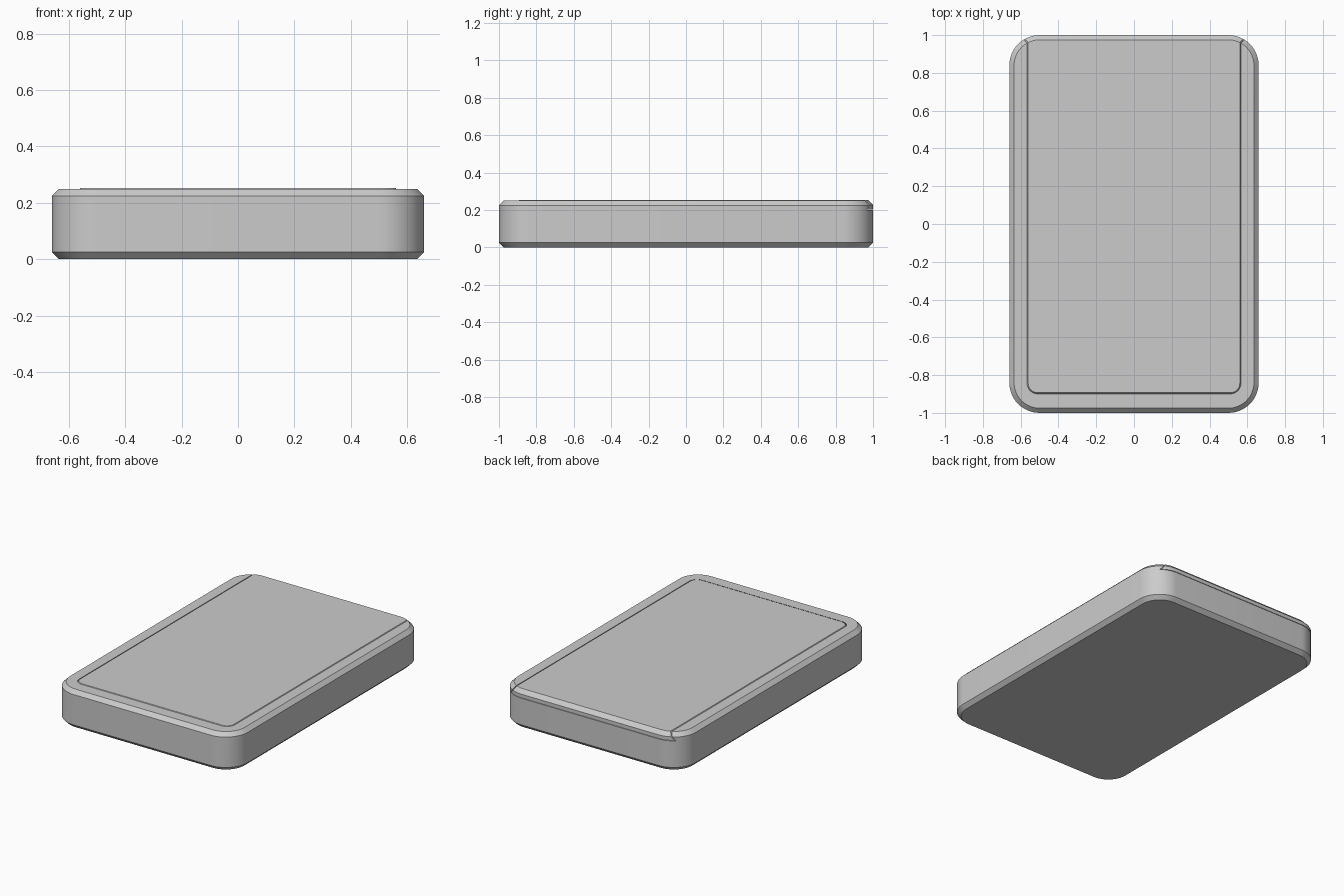
import bpy, bmesh
from math import cos, sin, pi

if "Cube" in bpy.data.objects:
    bpy.data.objects.remove(bpy.data.objects["Cube"])


def ring(hx, y0, y1, r, z, n=12):
    """Rounded rectangle loop at height z."""
    pts = []
    for k, (sx, y) in enumerate([(1, y1 - r), (-1, y1 - r), (-1, y0 + r), (1, y0 + r)]):
        for i in range(n + 1):
            a = pi / 2 * (k + i / n)
            pts.append((sx * (hx - r) + r * cos(a), y + r * sin(a), z))
    return pts


def loft(name, rings):
    """Closed solid through a stack of equal-length loops."""
    bm = bmesh.new()
    loops = [[bm.verts.new(p) for p in pts] for pts in rings]
    n = len(loops[0])
    for a, b in zip(loops, loops[1:]):
        for i in range(n):
            j = (i + 1) % n
            bm.faces.new((a[i], a[j], b[j], b[i]))
    bm.faces.new(loops[0][::-1])
    bm.faces.new(loops[-1])
    me = bpy.data.meshes.new(name)
    bm.to_mesh(me)
    bm.free()
    ob = bpy.data.objects.new(name, me)
    bpy.context.collection.objects.link(ob)
    return ob


def block(name, top):
    """Rounded block with chamfered top and bottom edges."""
    c = 0.025
    levels = [(0, c), (c, 0), (top - c, 0), (top, c)]
    return loft(name, [ring(0.66 - d, -1 + d, 1 - d, 0.16 - d, z) for z, d in levels])


def dovetail(name, gap, z0):
    """Sliding profile, wider at the bottom and open at the back."""
    rings = []
    for z in (z0, 0.27):
        s = (0.252 - z) * 0.7 + gap
        rings.append(ring(0.56 + s, -0.893 - s, 1.3, 0.05 + s, z))
    return loft(name, rings)


def boolean(ob, cutter, op):
    mod = ob.modifiers.new(op.title(), 'BOOLEAN')
    mod.object, mod.operation, mod.solver = cutter, op, 'EXACT'
    bpy.context.view_layer.objects.active = ob
    bpy.ops.object.modifier_apply(modifier=mod.name)
    bpy.data.objects.remove(cutter)


# Box body with lid groove and inner compartment
body = block("box_body", 0.25)
boolean(body, dovetail("groove_cutter", 0.005, 0.2), 'DIFFERENCE')
boolean(body, loft("compartment_cutter",
                   [ring(0.5, -0.83, 0.83, 0.05, z) for z in (0.06, 0.23)]), 'DIFFERENCE')

# Sliding lid, its back edge following the box outline
lid = block("sliding_lid", 0.252)
boolean(lid, dovetail("lid_cutter", 0, 0.203), 'INTERSECT')

for ob in (body, lid):
    bpy.ops.object.select_all(action='DESELECT')
    ob.select_set(True)
    bpy.context.view_layer.objects.active = ob
    bpy.ops.object.shade_smooth_by_angle(angle=pi / 6)
